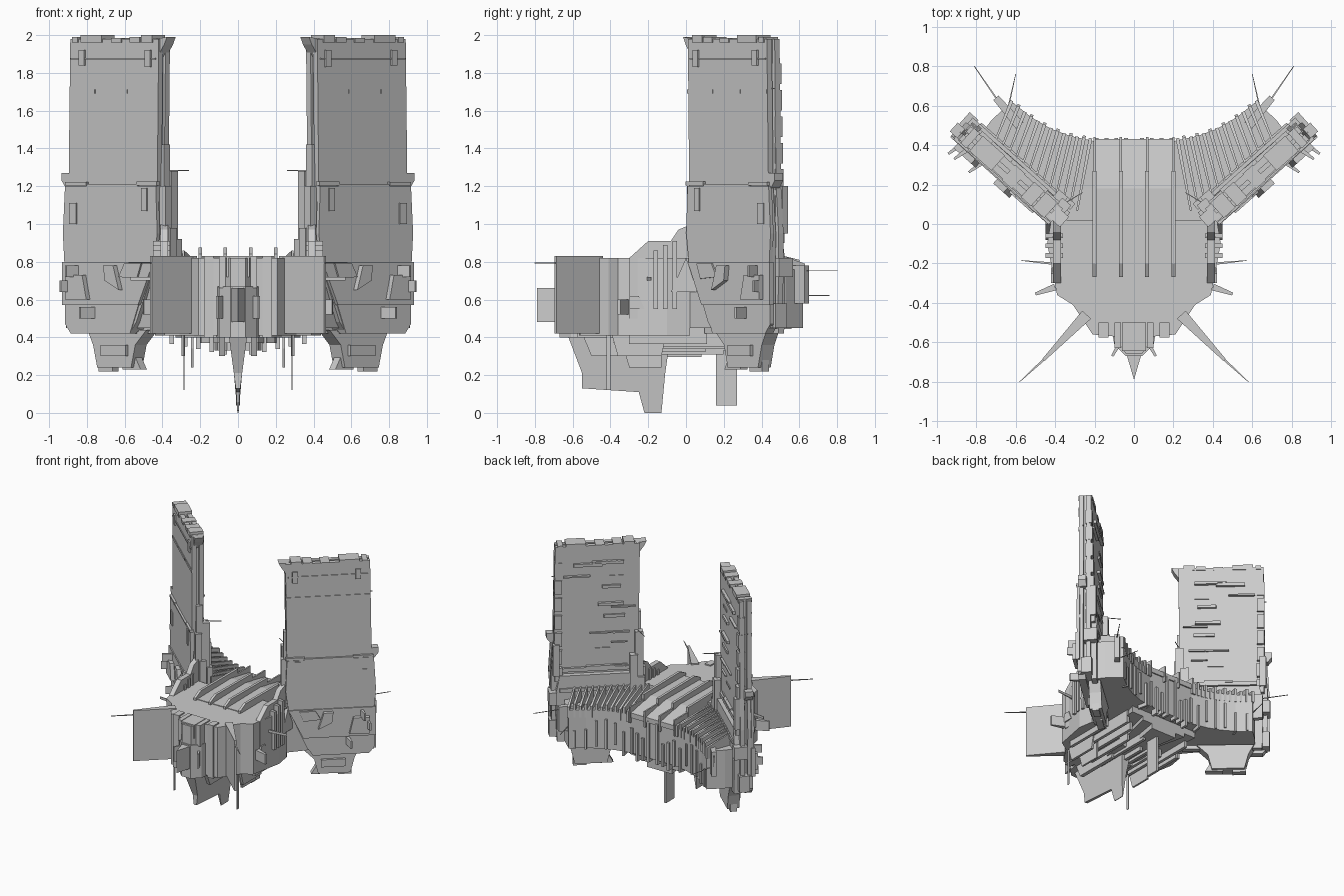
import bpy, bmesh, math, random
from mathutils import Vector

random.seed(4)


def loft(bm, a, b):
    """Closed solid between two matching loops of 3D points."""
    va, vb = [bm.verts.new(p) for p in a], [bm.verts.new(p) for p in b]
    n = len(a)
    bm.faces.new(va[::-1])
    bm.faces.new(vb)
    for i in range(n):
        j = (i + 1) % n
        bm.faces.new((va[i], va[j], vb[j], vb[i]))


def plan(bm, pts, z0, z1):
    loft(bm, [(x, y, z0) for x, y in pts], [(x, y, z1) for x, y in pts])


def side(bm, yz, x0, x1):
    loft(bm, [(x0, y, z) for y, z in yz], [(x1, y, z) for y, z in yz])


def box(bm, x0, x1, y0, y1, z0, z1):
    plan(bm, [(x0, y0), (x1, y0), (x1, y1), (x0, y1)], z0, z1)


def blade(bm, p, q, w0, w1, z0, z1, q0=None, q1=None):
    """Upright plate from p to q with width w0 to w1; q0, q1 are its end heights."""
    p, q = Vector(p), Vector(q)
    d = (q - p).normalized()
    n = Vector((-d.y, d.x))

    def ring(c, w, a, b):
        l, r = c - n * w / 2, c + n * w / 2
        return [(l.x, l.y, a), (r.x, r.y, a), (r.x, r.y, b), (l.x, l.y, b)]
    loft(bm, ring(p, w0, z0, z1),
         ring(q, w1, z0 if q0 is None else q0, z1 if q1 is None else q1))


def W(u, v, z):
    """Tower frame: u along the slab, v through it to the back."""
    return (0.42 + 0.745 * u - 0.666 * v, 0.01 + 0.666 * u + 0.745 * v, z)


def slab(bm, uz, v0, v1):
    loft(bm, [W(u, v0, z) for u, z in uz], [W(u, v1, z) for u, z in uz])


def wbox(bm, u0, u1, v0, v1, z0, z1):
    slab(bm, [(u0, z0), (u1, z0), (u1, z1), (u0, z1)], v0, v1)


def finish(name, bm, mirror=True):
    bmesh.ops.recalc_face_normals(bm, faces=bm.faces)
    me = bpy.data.meshes.new(name)
    bm.to_mesh(me)
    bm.free()
    ob = bpy.data.objects.new(name, me)
    bpy.context.collection.objects.link(ob)
    if mirror:
        ob.modifiers.new("Mirror", "MIRROR").use_mirror_merge = False


def arc(x):
    return 0.43 + 1.08 * max(0, x - 0.2) ** 2


# Main hull with the concave stern
right = [(0.04, -0.66), (0.1, -0.57), (0.21, -0.56), (0.31, -0.41), (0.39, -0.36), (0.44, -0.1),
         (0.42, 0.02), (0.78, 0.45), (0.72, 0.53), (0.62, arc(.62)), (0.52, arc(.52)),
         (0.42, arc(.42)), (0.32, arc(.32)), (0.2, 0.42)]
hull = right + [(-x, y) for x, y in right[::-1]]
bm = bmesh.new()
plan(bm, hull, 0.45, 0.76)
front = [p for p in hull if p[1] < 0.03]
plan(bm, front, 0.41, 0.82)
finish("hull", bm, False)

# Raised deck and its long fins
bm = bmesh.new()
side(bm, [(-0.25, 0.74), (0.43, 0.74), (0.43, 0.78), (0.18, 0.83), (-0.25, 0.825)], -0.2, 0.2)
for x in (-0.2, -0.067, 0.067, 0.2):
    side(bm, [(-0.27, 0.76), (0.27, 0.76), (0.27, 0.87), (-0.2, 0.875), (-0.27, 0.84)],
         x - 0.01, x + 0.01)
    box(bm, x - 0.006, x + 0.006, 0.25, 0.44, 0.7, 0.83)
finish("deck_and_fins", bm, False)

# Prow block, spike and cheeks
bm = bmesh.new()
plan(bm, [(-0.04, -0.67), (0.04, -0.67), (0.1, -0.61), (0.12, -0.5), (-0.12, -0.5), (-0.1, -0.61)], 0.4, 0.67)
plan(bm, [(-0.035, -0.67), (0, -0.79), (0.035, -0.67)], 0.48, 0.66)
box(bm, -0.06, 0.06, -0.645, -0.5, 0.72, 0.83)
for s in (-1, 1):
    box(bm, s * 0.1, s * 0.065, -0.63, -0.5, 0.66, 0.83)
    box(bm, s * 0.18, s * 0.13, -0.575, -0.5, 0.4, 0.83)
    blade(bm, (s * 0.07, -0.6), (s * 0.11, -0.67), 0.02, 0.012, 0.5, 0.62)
finish("prow", bm, False)

# Diagonal bow blades with antennae, and side spikes
bm = bmesh.new()
blade(bm, (0.24, -0.46), (0.46, -0.69), 0.06, 0.015, 0.42, 0.83)
blade(bm, (0.46, -0.69), (0.58, -0.8), 0.012, 0.003, 0.79, 0.795)
finish("bow_blades", bm)
bm = bmesh.new()
blade(bm, (0.4, -0.32), (0.5, -0.355), 0.035, 0.015, 0.52, 0.6)
blade(bm, (0.42, -0.2), (0.57, -0.185), 0.012, 0.003, 0.7, 0.72)
blade(bm, (0.285, -0.42), (0.285, -0.4), 0.005, 0.005, 0.12, 0.45)
finish("side_spikes", bm)

# Shoulder blocks joining hull and towers
bm = bmesh.new()
side(bm, [(-0.3, 0.5), (0.08, 0.5), (0.08, 1.02), (-0.04, 0.97), (-0.08, 0.91), (-0.2, 0.91), (-0.3, 0.82)], 0.37, 0.41)
for y, h in ((-0.16, .86), (-0.11, .89), (-0.06, .91)):
    box(bm, 0.36, 0.45, y - 0.012, y + 0.012, 0.55, h)
side(bm, [(-0.3, 0.55), (-0.22, 0.55), (-0.25, 0.62), (-0.3, 0.62)], 0.4, 0.42)
side(bm, [(-0.08, 0.64), (0.08, 0.64), (0.0, 0.82)], 0.42, 0.45)
finish("shoulders", bm)

# Tower slabs: front plate, recessed core, back plate
outline = [(0.2, 0.43), (0.655, 0.45), (0.66, 0.95), (0.64, 1.2), (0.628, 1.98),
           (0.0, 1.98), (0.01, 1.2), (0.02, 0.8), (0.16, 0.48)]
bm = bmesh.new()
slab(bm, outline, 0, 0.035)
slab(bm, [(min(max(u, 0.02), 0.61), min(z, 1.96)) for u, z in outline], 0.035, 0.055)
slab(bm, outline, 0.055, 0.09)
slab(bm, [(0.03, 0.42), (0.62, 0.42), (0.63, 0.8), (0.6, 0.95), (0.02, 0.95)], 0.09, 0.13)
finish("tower_slab", bm)

# Tower front armour, ledges, window blocks and caps
bm = bmesh.new()
slab(bm, [(0.02, 0.8), (0.66, 0.8), (0.67, 0.95), (0.655, 1.2), (0.01, 1.2), (0.0, 0.95)], -0.012, 0.01)
slab(bm, [(0.13, 0.57), (0.67, 0.57), (0.67, 0.8), (0.02, 0.8)], -0.02, 0.01)
slab(bm, [(0.2, 0.42), (0.62, 0.42), (0.66, 0.47), (0.66, 0.57), (0.14, 0.57)], -0.005, 0.05)
for u0, u1, z0, z1, d in ((0, .2, 1.69, 1.712, .005), (.22, .42, 1.69, 1.712, .005), (.45, .63, 1.69, 1.712, .005),
                          (.02, .62, 1.87, 1.88, .006), (0, .14, 1.205, 1.225, .018), (.14, .5, 1.2, 1.212, .015),
                          (.5, .65, 1.205, 1.222, .018), (.05, .09, 1.83, 1.92, .012), (.52, .56, 1.84, 1.92, .012),
                          (.57, .62, 1.0, 1.11, .018), (.07, .11, 1.07, 1.19, .018)):
    wbox(bm, u0, u1, -d, 0.01, z0, z1)
for u0, u1, h in ((.04, .12, 2.0), (.13, .2, 1.99), (.26, .33, 1.985), (.4, .55, 2.0), (.57, .61, 1.99)):
    wbox(bm, u0, u1, -0.008, 0.095, 1.96, h)
slab(bm, [(0.24, 0.65), (0.34, 0.7), (0.35, 0.78), (0.28, 0.78)], -0.05, 0)
slab(bm, [(0.47, 0.6), (0.62, 0.6), (0.62, 0.73), (0.5, 0.73)], -0.05, 0)
slab(bm, [(0.13, 0.71), (0.26, 0.72), (0.22, 0.79), (0.1, 0.79)], -0.03, 0)
finish("tower_armour", bm)

# Hooks on the tower tops and pods on the outer edges
bm = bmesh.new()
slab(bm, [(0.02, 1.88), (0.03, 1.98), (-0.05, 1.99), (-0.03, 1.95)], 0.01, 0.08)
slab(bm, [(0.62, 1.19), (0.66, 1.19), (0.69, 1.23), (0.69, 1.27), (0.64, 1.27)], 0.0, 0.06)
wbox(bm, 0.62, 0.675, 0.02, 0.1, 0.45, 0.58)
wbox(bm, 0.62, 0.68, 0.04, 0.14, 0.72, 0.82)
wbox(bm, 0.6, 0.65, 0.09, 0.13, 0.95, 1.2)
for u, z in ((.56, .72), (.46, .5), (.6, .64)):
    blade(bm, W(u, 0, 0)[:2], W(u + 0.02, -0.09, 0)[:2], 0.025, 0.012, z, z + 0.06)
wbox(bm, 0.62, 0.65, 0.03, 0.035, 1.715, 1.72)
finish("tower_pods", bm)

# Thin layered strips on the tower backs
bm = bmesh.new()
for i in range(16):
    u, z = random.uniform(0.0, 0.4), 0.95 + 1.0 * random.random() ** 1.3
    wbox(bm, u, u + random.uniform(.1, .22), 0.085, random.uniform(.095, .115), z, z + random.uniform(.008, .025))
for i in range(4):
    wbox(bm, 0.02 + 0.01 * i, 0.6, 0.085, 0.14 - 0.01 * i, 0.82 + 0.05 * i, 0.85 + 0.05 * i)
for i in range(7):
    z = 0.9 + 0.14 * i
    wbox(bm, 0.58, 0.635, 0.05, 0.12 - 0.004 * i, z, z + 0.11)
finish("tower_back_strips", bm)

# Stepped columns on the inner tower edges
bm = bmesh.new()
for u0, v0, v1, h in ((-.03, .02, .07, 1.2), (-.02, .08, .13, 1.28), (.02, .1, .15, 1.1),
                      (-.04, .05, .1, 0.98), (-.03, .11, .15, 0.92), (-.01, .03, .08, 1.42)):
    wbox(bm, u0, u0 + 0.06, v0, v1, 0.5, h)
blade(bm, (0.36, 0.1), (0.26, 0.16), 0.005, 0.003, 1.28, 1.285)
finish("inner_columns", bm)

# Tower feet
bm = bmesh.new()
slab(bm, [(0.25, 0.24), (0.49, 0.24), (0.52, 0.36), (0.56, 0.44), (0.14, 0.44), (0.22, 0.36)], 0.06, 0.15)
slab(bm, [(0.2, 0.23), (0.33, 0.23), (0.33, 0.3), (0.24, 0.3)], 0.08, 0.13)
wbox(bm, 0.4, 0.5, 0.08, 0.13, 0.22, 0.3)
wbox(bm, 0.27, 0.45, 0.04, 0.1, 0.3, 0.36)
finish("tower_feet", bm)

# Radiating stern fins and the short ribs below them
bm = bmesh.new()
for i in range(13):
    t = i / 12
    x = 0.22 + 0.4 * t
    p = Vector((x, arc(x) + 0.005))
    q = Vector(W(-0.06 + 0.55 * t, 0.13, 0)[:2])
    blade(bm, p, q, 0.018, 0.01, 0.7, 0.79 + 0.02 * (i % 2), 0.7, 0.86)
    if i % 2:
        r = p + (p - q).normalized() * 0.01
        blade(bm, r, p + (q - p) * 0.2, 0.016, 0.016, random.uniform(.42, .5), random.uniform(.58, .7))
for i in range(4):
    x = 0.03 + 0.05 * i
    box(bm, x, x + 0.02, 0.38, 0.435, random.uniform(.4, .46), random.uniform(.6, .76))
finish("stern_fins", bm)

# Stern panels with thin masts
bm = bmesh.new()
blade(bm, (0.58, 0.5), (0.7, 0.64), 0.05, 0.035, 0.58, 0.78)
blade(bm, (0.7, 0.64), (0.81, 0.8), 0.008, 0.004, 0.75, 0.754)
blade(bm, (0.64, 0.58), (0.6, 0.76), 0.008, 0.003, 0.62, 0.624)
finish("stern_panels", bm)

# Stepped underside with long ridges
bm = bmesh.new()
for s, z0, z1 in ((0.75, 0.4, 0.46), (0.5, 0.37, 0.41), (0.28, 0.33, 0.38)):
    plan(bm, [(x * s, max(y, -0.58) * (s + 0.2)) for x, y in front] + [(-0.4 * s, 0.34), (0.4 * s, 0.34)], z0, z1)
for i in range(11):
    x = -0.35 + 0.07 * i
    y, k = random.uniform(-.35, -.15), 0.08 * (1 - abs(x) / 0.4)
    box(bm, x - 0.012, x + 0.012, y, y + random.uniform(.35, .5), 0.375 - k, 0.46)
finish("underside", bm, False)
bm = bmesh.new()
side(bm, [(-0.33, 0.47), (-0.13, 0.47), (-0.13, 0.24), (-0.3, 0.24), (-0.33, 0.34)], 0.235, 0.25)
side(bm, [(-0.4, 0.44), (-0.1, 0.44), (-0.13, 0.3), (-0.36, 0.3)], 0.28, 0.3)
side(bm, [(-0.55, 0.42), (-0.1, 0.42), (-0.14, 0.3), (-0.5, 0.3)], 0.07, 0.1)
finish("belly_fins", bm)

# Tapered central keel and the rear rudder
bm = bmesh.new()
keel = [(-0.63, 0.42, .05), (-0.55, 0.21, .022), (-0.55, 0.13, .012), (-0.25, 0.11, .01), (-0.22, 0, .003),
        (-0.13, 0, .003), (-0.11, 0.21, .022), (-0.08, 0.42, .05)]
loft(bm, [(-w, y, z) for y, z, w in keel], [(w, y, z) for y, z, w in keel])
box(bm, -0.01, 0.01, 0.16, 0.27, 0.04, 0.42)
finish("keel_and_rudder", bm, False)
